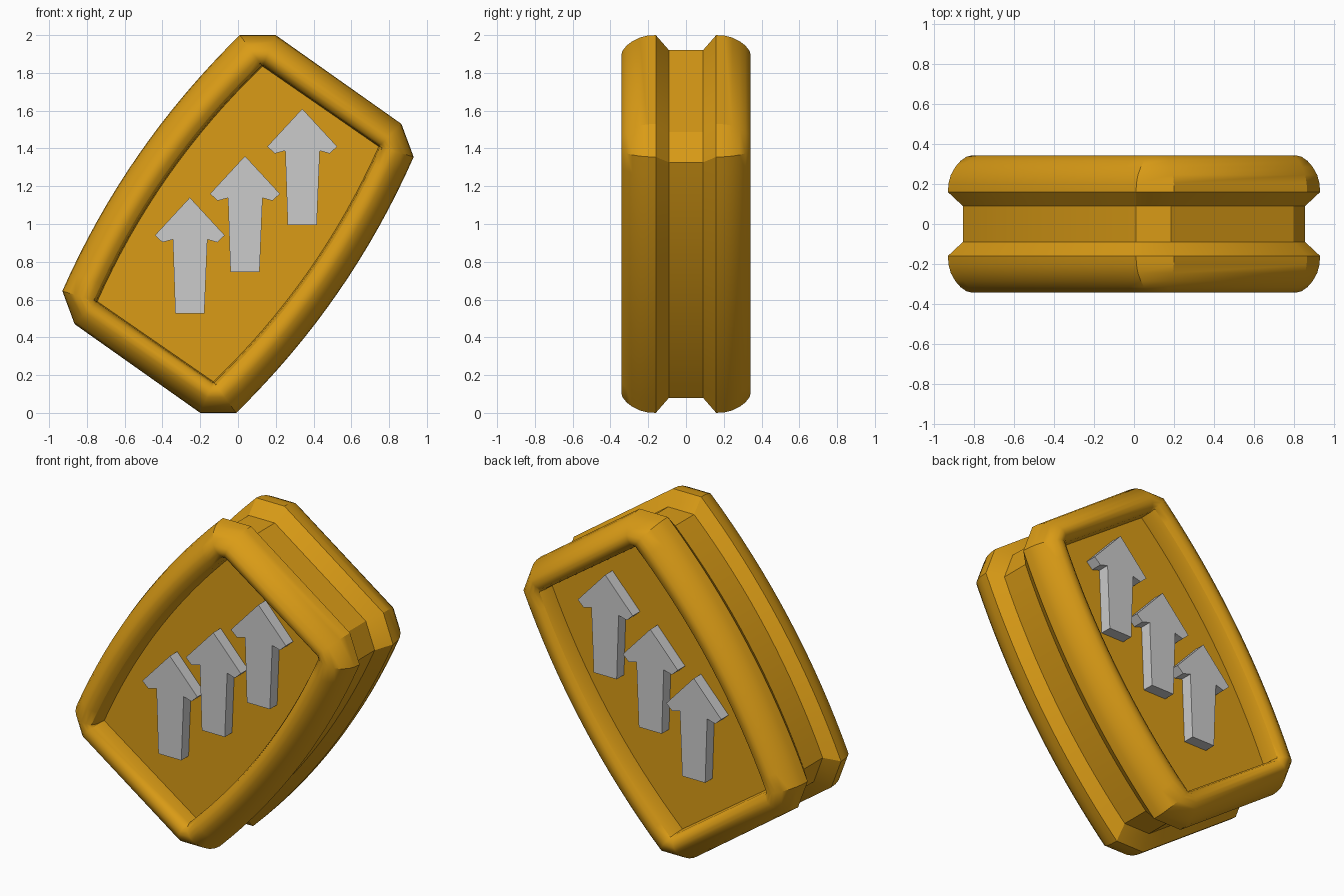
import bpy, bmesh
from mathutils import Vector
from math import radians

if "Cube" in bpy.data.objects:
    bpy.data.objects.remove(bpy.data.objects["Cube"])

N = 16  # segments along each bowed long side


def bow(a, b, bulge):
    """Shallow arc from a to b, bulging to the left of travel."""
    a, b = Vector(a), Vector(b)
    d = (b - a).normalized()
    n = Vector((-d.y, d.x))
    return [a.lerp(b, i / N) + n * bulge * 4 * (i / N) * (1 - i / N) for i in range(N + 1)]


def full_loop(half):
    """Complete a half outline by turning it 180 degrees about the centre."""
    return half + [-p for p in half]


# Outlines in x / z, relative to the centre at z = 1
outer = full_loop(bow((-0.93, -0.355), (0.01, 1.0), 0.08)
                  + [Vector((0.2, 1.0)), Vector((0.865, 0.53))])
inner = full_loop(bow((-0.745, -0.41), (0.13, 0.835), 0.075)
                  + [Vector((0.13, 0.835)), Vector((0.745, 0.41))])


def ring(t, scale=1.0):
    return [o.lerp(i, t) * scale for o, i in zip(outer, inner)]


# Cross-section: (inset fraction towards the panel, scale, y)
side = [(1.0, 1, 0.22), (0.97, 1, 0.285), (0.9, 1, 0.318), (0.77, 1, 0.336), (0.63, 1, 0.342),
        (0.5, 1, 0.336), (0.34, 1, 0.315), (0.2, 1, 0.285), (0.08, 1, 0.245),
        (0.02, 1, 0.205), (0, 1, 0.16), (0, 0.92, 0.09)]
section = [(t, s, -y) for t, s, y in side] + [(t, s, y) for t, s, y in reversed(side)]


def finish(bm, name, mat=None):
    bmesh.ops.remove_doubles(bm, verts=bm.verts, dist=0.0005)
    bmesh.ops.recalc_face_normals(bm, faces=bm.faces)
    me = bpy.data.meshes.new(name)
    bm.to_mesh(me)
    bm.free()
    ob = bpy.data.objects.new(name, me)
    bpy.context.collection.objects.link(ob)
    if mat:
        me.materials.append(mat)
    return ob


# Body: two rounded rims, waist groove and recessed panels
orange = bpy.data.materials.new("orange")
orange.diffuse_color = (0.70, 0.33, 0.008, 1)
orange.use_nodes = True
orange.node_tree.nodes["Principled BSDF"].inputs["Base Color"].default_value = orange.diffuse_color
bm = bmesh.new()
rings = [[bm.verts.new((p.x, y, p.y + 1)) for p in ring(t, s)] for t, s, y in section]
for a, b in zip(rings, rings[1:]):
    for i in range(len(a)):
        j = (i + 1) % len(a)
        bm.faces.new((a[i], a[j], b[j], b[i]))
bm.faces.new(rings[0])
bm.faces.new(rings[-1])
body = finish(bm, "badge_body", orange)
bpy.context.view_layer.objects.active = body
body.select_set(True)
bpy.ops.object.shade_smooth_by_angle(angle=radians(32))
body.select_set(False)

# Raised arrows on both panels, outline measured from the tip
arrow = [(0, 0), (-0.185, -0.2), (-0.145, -0.237), (-0.09, -0.222), (-0.077, -0.614),
         (0.077, -0.614), (0.093, -0.222), (0.145, -0.237), (0.185, -0.2)]
tips = [(-0.255, 1.14), (0.037, 1.36), (0.34, 1.61)]
for label, sign in (("front", -1), ("back", 1)):
    for k, (tx, tz) in enumerate(tips, 1):
        bm = bmesh.new()
        f = bm.faces.new([bm.verts.new((tx + x, sign * 0.21, tz + z)) for x, z in arrow])
        ext = bmesh.ops.extrude_face_region(bm, geom=[f], use_keep_orig=True)
        bmesh.ops.translate(bm, vec=(0, sign * 0.08, 0),
                            verts=[v for v in ext["geom"] if isinstance(v, bmesh.types.BMVert)])
        finish(bm, f"{label}_arrow_{k}")
